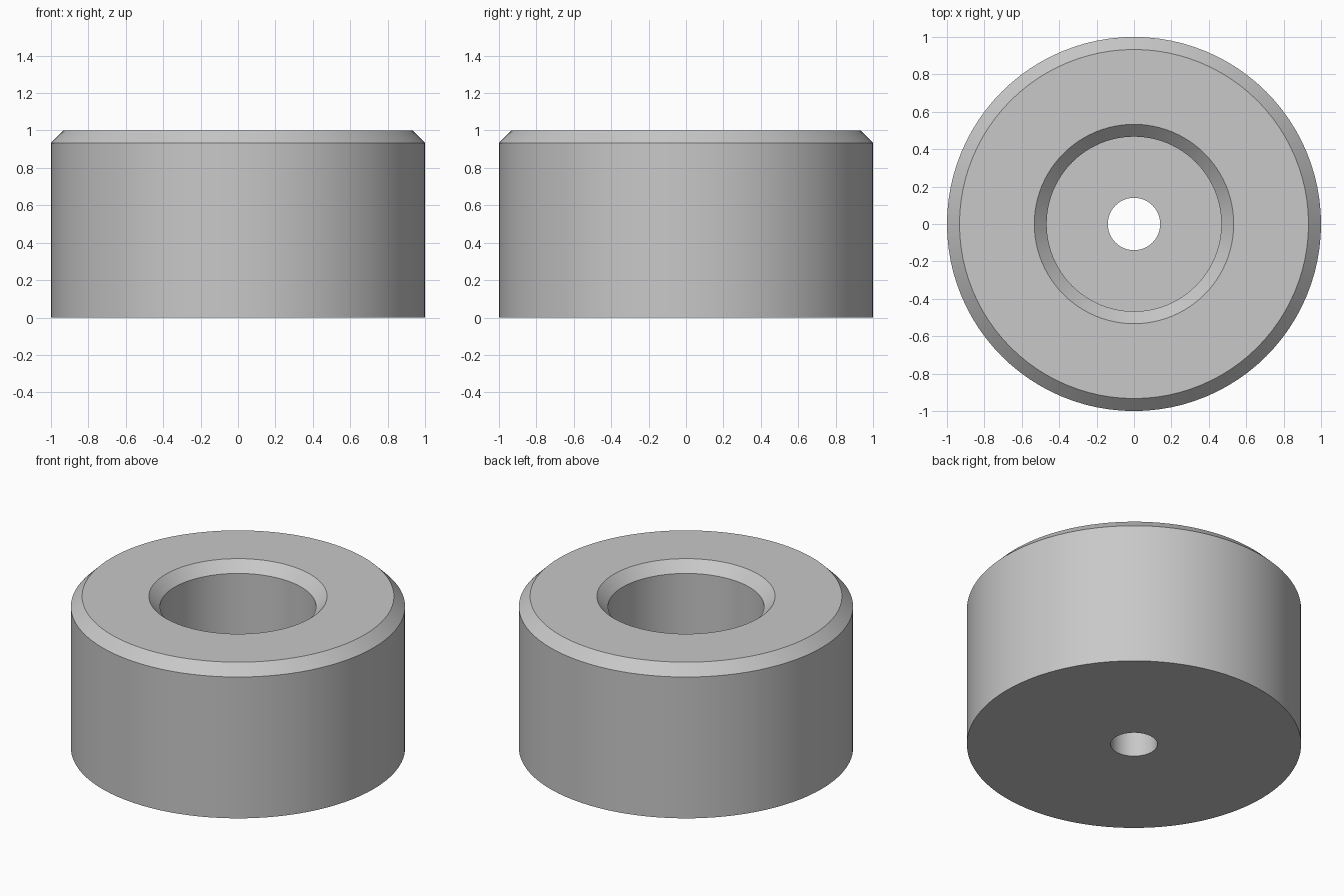
import bpy
import bmesh
import math

if "Cube" in bpy.data.objects:
    bpy.data.objects.remove(bpy.data.objects["Cube"])

SEGMENTS = 96

# Closed cross-section (radius, height) of the ring-shaped body
profile = [
    (0.14, 0.0), (1.0, 0.0),        # underside
    (1.0, 0.933), (0.933, 1.0),     # outer wall and chamfer
    (0.533, 1.0), (0.467, 0.933),   # top face and inner chamfer
    (0.467, 0.333), (0.14, 0.333),  # counterbore wall and floor
]

# Revolve the section around z
bm = bmesh.new()
rings = []
for i in range(SEGMENTS):
    a = 2 * math.pi * i / SEGMENTS
    rings.append([bm.verts.new((r * math.cos(a), r * math.sin(a), z)) for r, z in profile])
n = len(profile)
for i in range(SEGMENTS):
    here, there = rings[i], rings[(i + 1) % SEGMENTS]
    for j in range(n):
        k = (j + 1) % n
        bm.faces.new((here[j], there[j], there[k], here[k]))
bmesh.ops.recalc_face_normals(bm, faces=bm.faces)

mesh = bpy.data.meshes.new("counterbored_spacer")
bm.to_mesh(mesh)
bm.free()
spacer = bpy.data.objects.new("counterbored_spacer", mesh)
bpy.context.collection.objects.link(spacer)

# Single plain grey
grey = bpy.data.materials.new("light_grey")
grey.diffuse_color = (0.58, 0.58, 0.58, 1.0)
grey.use_nodes = True
grey.node_tree.nodes["Principled BSDF"].inputs["Base Color"].default_value = grey.diffuse_color
mesh.materials.append(grey)

# Smooth walls, sharp rims
bpy.context.view_layer.objects.active = spacer
spacer.select_set(True)
bpy.ops.object.shade_smooth_by_angle(angle=math.radians(30))
